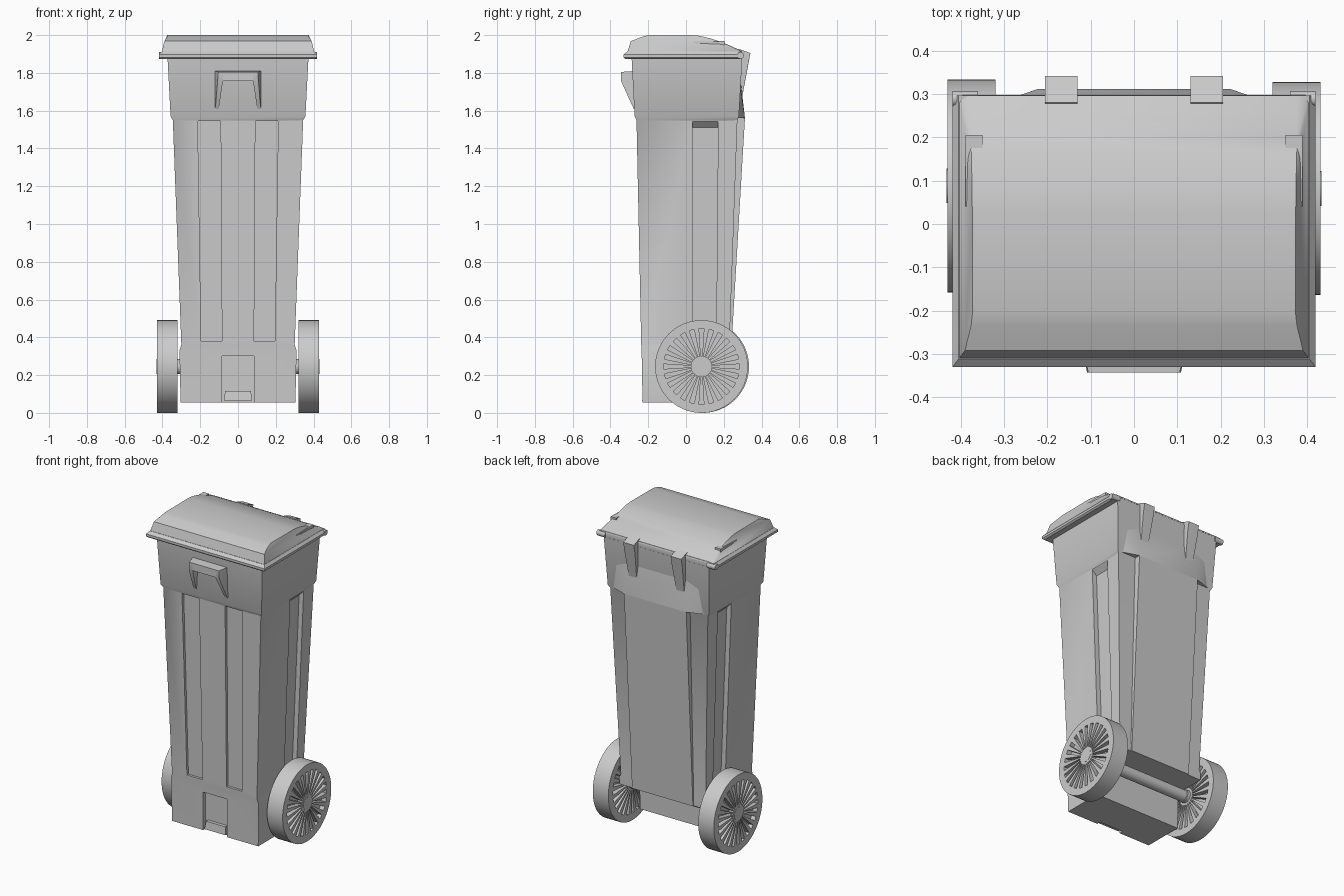
import bpy, bmesh, math
from mathutils import Matrix

if "Cube" in bpy.data.objects:
    bpy.data.objects.remove(bpy.data.objects["Cube"])


def finish(name, bm, angle=30):
    bmesh.ops.recalc_face_normals(bm, faces=bm.faces)
    me = bpy.data.meshes.new(name)
    bm.to_mesh(me)
    bm.free()
    ob = bpy.data.objects.new(name, me)
    bpy.context.collection.objects.link(ob)
    smooth(ob, angle)
    return ob


def smooth(ob, angle=30):
    bpy.ops.object.select_all(action='DESELECT')
    ob.select_set(True)
    bpy.context.view_layer.objects.active = ob
    bpy.ops.object.shade_smooth_by_angle(angle=math.radians(angle))


def add_loft(bm, rings):
    """Stack rectangles (x0, x1, y0, y1, z) into a closed solid."""
    loops = [[bm.verts.new(p) for p in ((a, c, z), (b, c, z), (b, d, z), (a, d, z))]
             for a, b, c, d, z in rings]
    for lo, hi in zip(loops, loops[1:]):
        for i in range(4):
            j = (i + 1) % 4
            bm.faces.new((lo[i], lo[j], hi[j], hi[i]))
    bm.faces.new(loops[0][::-1])
    bm.faces.new(loops[-1])


def loft(name, rings):
    bm = bmesh.new()
    add_loft(bm, rings)
    return finish(name, bm)


def hull(name, pts, mirror=False):
    """Convex solid around points, optionally mirroring the points in x."""
    bm = bmesh.new()
    for x, y, z in pts:
        bm.verts.new((x, y, z))
        if mirror:
            bm.verts.new((-x, y, z))
    r = bmesh.ops.convex_hull(bm, input=bm.verts)
    bmesh.ops.delete(bm, geom=[v for v in bm.verts if not v.link_faces], context='VERTS')
    bmesh.ops.dissolve_limit(bm, angle_limit=0.01, verts=bm.verts, edges=bm.edges)
    return finish(name, bm)


def cylinder_x(name, x0, x1, y, z, r, seg=48):
    bm = bmesh.new()
    m = Matrix.Translation(((x0 + x1) / 2, y, z)) @ Matrix.Rotation(math.pi / 2, 4, 'Y')
    bmesh.ops.create_cone(bm, cap_ends=True, segments=seg, radius1=r, radius2=r,
                          depth=abs(x1 - x0), matrix=m)
    return finish(name, bm)


def cut(ob, cutter):
    mod = ob.modifiers.new("cut", 'BOOLEAN')
    mod.operation, mod.solver, mod.object = 'DIFFERENCE', 'EXACT', cutter
    bpy.ops.object.select_all(action='DESELECT')
    ob.select_set(True)
    bpy.context.view_layer.objects.active = ob
    bpy.ops.object.modifier_apply(modifier=mod.name)
    bpy.data.objects.remove(cutter)


# Tapered body with foot block and upper collar
body = loft("body", [(-w, w, f, b, z) for w, f, b, z in (
    (.304, -.23, .225, .055), (.31, -.235, .232, .33), (.30, -.237, .23, .36),
    (.345, -.262, .272, 1.55), (.357, -.272, .28, 1.57), (.373, -.288, .298, 1.88))])

# Axle notch and front foot recess
cut(body, loft("notch_cutter", [(-1, 1, .03, .5, -.1), (-1, 1, .03, .5, .29)]))
cut(body, loft("foot_cutter", [(-.085, .085, -.5, -.205, -.1), (-.085, .085, -.5, -.205, .30)]))

# Long channels in the front and the sides
for s in (-1, 1):
    def xs(a, b):
        return tuple(sorted((s * a, s * b)))
    cut(body, loft("front_channel_cutter", [
        (*xs(.085, .195), -.5, -.222, .38), (*xs(.092, .213), -.5, -.244, 1.545)]))
    cut(body, loft("side_channel_cutter", [
        (*xs(.27, .6), .035, .16, .38), (*xs(.313, .6), .035, .17, 1.51),
        (*xs(.346, .6), .035, .17, 1.545)]))
smooth(body)

# Foot tab in the recess
loft("foot_tab", [(-.075, .075, -.232, -.2, .065), (-.068, .068, -.226, -.2, .115)])

# Raised back panel and the swelling of the collar above it
loft("back_panel", [(-.215, .215, .18, .237, .29), (-.22, .22, .22, .312, 1.56)])
hull("collar_swelling", [(.22, .312, 1.56), (.33, .275, 1.56), (.22, .25, 1.56),
                         (.21, .288, 1.77), (.30, .285, 1.74), (.21, .25, 1.77)], True)

# Lid: rim slab and domed crown
loft("lid_rim", [(-w, w, f, b, z) for w, f, b, z in (
    (.408, -.322, .295, 1.874), (.419, -.33, .298, 1.882),
    (.419, -.33, .298, 1.897), (.405, -.312, .296, 1.913))])
crown = [(.405, -.312, 1.905), (.39, -.292, 1.968), (.376, -.235, 1.99), (.372, -.20, 2.0)]
for i in range(9):
    t = i / 8
    crown.append((.373 + .004 * t, .03 + .265 * t, 2.0 - .085 * t ** 1.6))
hull("lid_crown", crown + [(.405, .298, 1.905)], True)

for s, side in ((-1, "left"), (1, "right")):
    # Lid side rib and rounded rim end
    hull(side + "_lid_rib", [(s * x, y, z) for x in (.35, .389)
                             for y, z in ((.04, 1.93), (.04, 1.965), (.205, 1.93), (.205, 1.968))])
    cylinder_x(side + "_rim_end", s * .36, s * .419, .289, 1.892, .018, 16)

    # Hinge arm at the back
    hull(side + "_hinge_arm", [(s * x, y, z) for x in (.13, .205)
                               for y, z in ((.341, 1.905), (.28, 1.927), (.25, 1.88), (.33, 1.85))]
         + [(s * x, y, 1.605) for x in (.145, .192) for y in (.25, .285)])

    # Front handle leg
    hull(side + "_handle_leg", [(s * x, y, z) for x, y, z in (
        (.085, -.27, 1.81), (.125, -.27, 1.81), (.08, -.343, 1.805), (.105, -.343, 1.805),
        (.08, -.343, 1.755), (.108, -.343, 1.755),
        (.102, -.26, 1.61), (.122, -.26, 1.61), (.102, -.277, 1.61), (.12, -.277, 1.61))])

    # Wheel with spoke slots on both faces
    y, z, x0, x1 = (.082 if s > 0 else .088), .2455, .32, .43
    wheel = cylinder_x(side + "_wheel", s * x0, s * x1, y, z, .2455, 64)
    bm = bmesh.new()
    for a, b in ((x0 - .05, x0 + .03), (x1 - .03, x1 + .05)):
        for k in range(24):
            ang = 2 * math.pi * k / 24
            c, d = math.cos(ang), math.sin(ang)
            quad = [(r * c - h * d, r * d + h * c)
                    for r, h in ((.055, -.004), (.20, -.013), (.20, .013), (.055, .004))]
            lo, hi = ([bm.verts.new((s * x, y + p, z + q)) for p, q in quad] for x in (a, b))
            bm.faces.new(lo)
            bm.faces.new(hi)
            for i in range(4):
                j = (i + 1) % 4
                bm.faces.new((lo[i], lo[j], hi[j], hi[i]))
    cut(wheel, finish("slot_cutter", bm))
    smooth(wheel)
    cylinder_x(side + "_hub", s * .30, s * .432, y, z, .04, 24)

# Handle crossbar and axle
hull("handle_bar", [(.125, -.27, 1.81), (.105, -.343, 1.805), (.105, -.343, 1.757),
                    (.12, -.27, 1.765)], True)
cylinder_x("axle", -.33, .33, .085, .2455, .036, 24)
